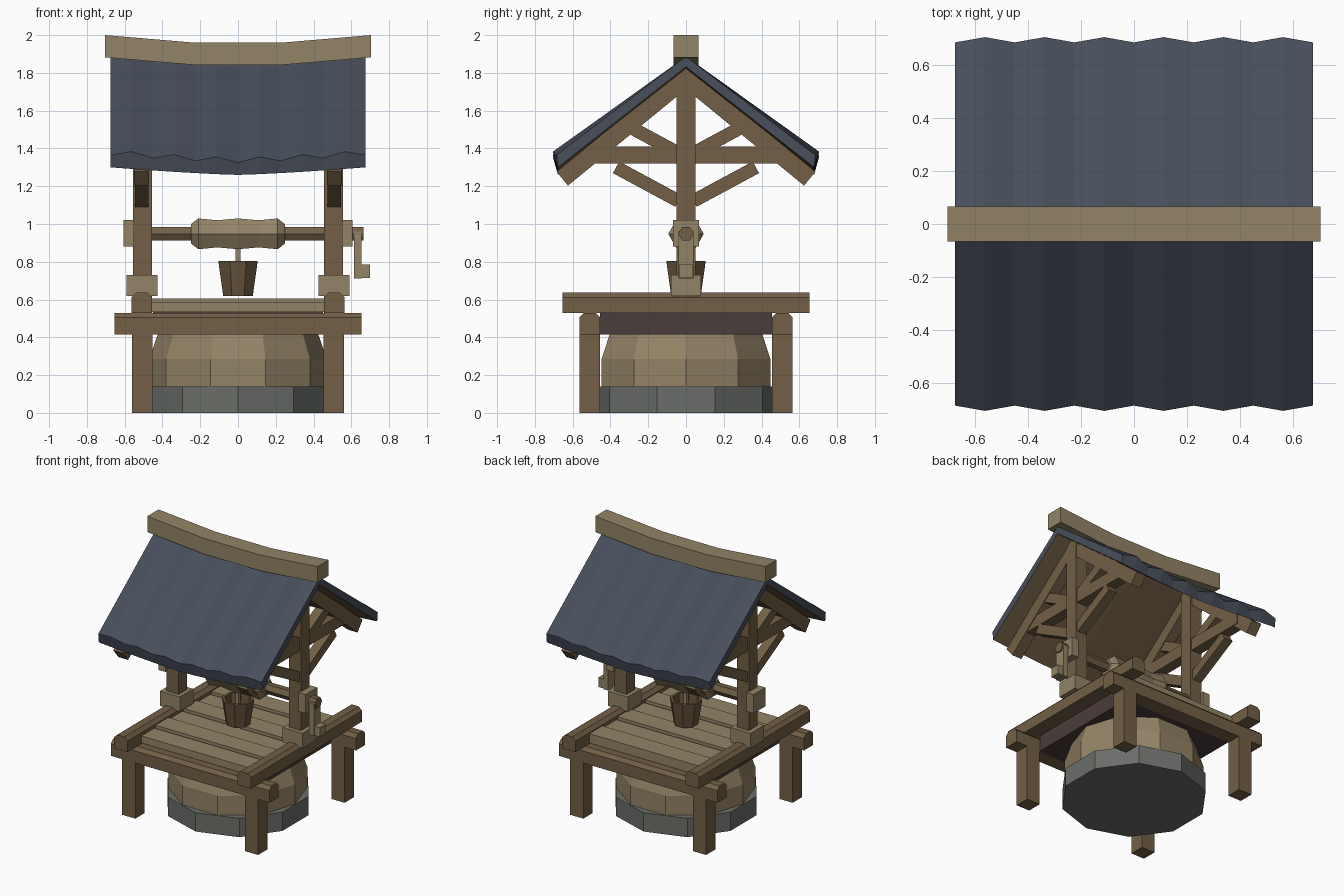
import bpy, bmesh, math
from mathutils import Vector

if "Cube" in bpy.data.objects:
    bpy.data.objects.remove(bpy.data.objects["Cube"])


def material(name, rgb):
    lin = [((c / 255 + 0.055) / 1.055) ** 2.4 for c in rgb] + [1]
    m = bpy.data.materials.new(name)
    m.use_nodes = True
    m.diffuse_color = lin
    m.node_tree.nodes["Principled BSDF"].inputs["Base Color"].default_value = lin
    return m


brown = material("brown timber", (114, 95, 70))
tan = material("pale timber", (146, 131, 102))
stone = material("sandstone", (148, 131, 102))
grey = material("grey stone", (106, 109, 104))
slate = material("slate roof", (72, 79, 91))
maroon = material("dark maroon", (74, 61, 58))
pail = material("bucket wood", (104, 84, 61))


def make(name, bm, *mats):
    bmesh.ops.recalc_face_normals(bm, faces=bm.faces)
    me = bpy.data.meshes.new(name)
    bm.to_mesh(me)
    bm.free()
    for m in mats:
        me.materials.append(m)
    ob = bpy.data.objects.new(name, me)
    bpy.context.collection.objects.link(ob)
    return ob


def loft(name, rings, *mats):
    """Skin a list of equal point rings and cap both ends."""
    bm = bmesh.new()
    vs = [[bm.verts.new(p) for p in ring] for ring in rings]
    n = len(vs[0])
    for a, b in zip(vs, vs[1:]):
        for i in range(n):
            j = (i + 1) % n
            bm.faces.new((a[i], a[j], b[j], b[i]))
    bm.faces.new(vs[0])
    bm.faces.new(vs[-1])
    return make(name, bm, *mats)


def box(name, x, y, z, mat):
    ring = lambda h: [(x[0], y[0], h), (x[1], y[0], h), (x[1], y[1], h), (x[0], y[1], h)]
    return loft(name, [ring(z[0]), ring(z[1])], mat)


def turned(name, profile, sides, mat, phase=0, axis="z", z=0):
    """Faceted turning from (radius, position) pairs along z or x."""
    rings = []
    for r, h in profile:
        ring = []
        for i in range(sides):
            a = phase + math.tau * i / sides
            u, v = r * math.cos(a), r * math.sin(a)
            ring.append((u, v, h) if axis == "z" else (h, u, z + v))
        rings.append(ring)
    return loft(name, rings, mat)


def slanted(name, x, p, q, width, mat):
    """Bar between two (y, z) points, spanning x."""
    p, q = Vector(p), Vector(q)
    d = (q - p).normalized() * width / 2
    n = Vector((-d.y, d.x))
    pts = [p + n, q + n, q - n, p - n]
    return loft(name, [[(h, c.x, c.y) for c in pts] for h in x], mat)


# Stone well body
turned("stone_base", [(0.5, 0), (0.5, 0.14)], 10, grey, math.pi / 2)
turned("well_wall", [(0.47, 0.14), (0.47, 0.285), (0.42, 0.43)], 10, stone)
box("well_lining", (-0.45, 0.45), (-0.455, 0.455), (0.416, 0.545), maroon)

# Frame: legs, cross rails and chamfered side rails
w, c = 0.055, 0.025
for sx, xn in ((-1, "right"), (1, "left")):
    for sy, yn in ((-1, "front"), (1, "back")):
        cx, cy = sx * 0.507, sy * 0.51
        box(f"{yn}_{xn}_leg", (cx - w, cx + w), (cy - w, cy + w), (0, 0.43), brown)


def rail_section(low, high):
    return [(-w, low), (w, low), (w, high - c), (w - c, high), (c - w, high), (-w, high - c)]


for s, n1, n2 in ((-1, "front", "right"), (1, "back", "left")):
    loft(f"{n1}_rail", [[(h, s * 0.51 + a, b) for a, b in rail_section(0.415, 0.53)]
                        for h in (-0.655, 0.655)], brown)
    loft(f"{n2}_rail", [[(s * 0.51 + a, h, b) for a, b in rail_section(0.53, 0.637)]
                        for h in (-0.655, 0.655)], brown)

# Deck planks
count, pitch = 6, 0.165
for i in range(count):
    y = (i - count / 2) * pitch
    top = 0.605 if i % 2 else 0.588
    box(f"deck_plank_{i + 1}", (-0.455, 0.455), (y + 0.006, y + pitch - 0.006), (0.535, top), tan)

# Roof supports at each end
for s, n in ((-1, "right"), (1, "left")):
    span = lambda a, b: sorted((s * a, s * b))
    box(f"{n}_post", span(0.455, 0.555), (-0.05, 0.05), (0.6, 1.83), brown)
    box(f"{n}_post_collar", span(0.425, 0.59), (-0.08, 0.08), (0.62, 0.73), tan)
    box(f"{n}_axle_bearing", span(0.55, 0.607), (-0.07, 0.07), (0.88, 1.02), tan)
    box(f"{n}_tie_beam", span(0.465, 0.545), (-0.53, 0.53), (1.32, 1.41), brown)
    for t, m in ((-1, "front"), (1, "back")):
        slanted(f"{n}_{m}_rafter", span(0.47, 0.55), (0, 1.776), (t * 0.655, 1.24), 0.095, brown)
        slanted(f"{n}_{m}_lower_brace", span(0.475, 0.545), (t * 0.04, 1.122), (t * 0.37, 1.3), 0.07, brown)
        slanted(f"{n}_{m}_upper_brace", span(0.475, 0.545), (t * 0.03, 1.37), (t * 0.29, 1.51), 0.07, brown)

# Sagging ribbed roof with timber underside
rings = []
for i in range(13):
    x = -0.675 + 0.1125 * i
    drop = 0.04 * (1 - (abs(x) / 0.675) ** 1.3)
    rib = 0.022 if i % 2 else 0
    half = [(0.685 + rib * 0.9, 1.365 + rib * 1.2), (0.678, 1.3)]
    section = [(0, 1.887), half[0], half[1], (0, 1.832)]
    section += [(-y, z) for y, z in reversed(half)]
    rings.append([(x, y, z - drop) for y, z in section])
roof = loft("roof", rings, slate, brown)
for f in roof.data.polygons:
    f.material_index = 1 if f.normal.z < -0.3 else 0

# Curved ridge beam
loft("ridge_beam", [[(x, -0.066, z - 0.118), (x, 0.066, z - 0.118), (x, 0.066, z), (x, -0.066, z)]
                    for x, z in ((-0.703, 2), (-0.23, 1.96), (0.23, 1.96), (0.703, 2))], tan)

# Windlass: axle, drum and crank
turned("axle", [(0.041, -0.6), (0.041, 0.665)], 6, brown, axis="x", z=0.948)
drum = [(0.058, -0.25), (0.094, -0.21), (0.083, -0.11), (0.094, 0), (0.083, 0.11), (0.094, 0.21), (0.058, 0.25)]
turned("rope_drum", drum, 6, tan, axis="x", z=0.948)
box("crank_arm", (0.615, 0.655), (-0.04, 0.04), (0.712, 0.96), tan)
box("crank_handle", (0.65, 0.7), (-0.035, 0.035), (0.715, 0.785), tan)

# Bucket on a rope, hollow with a floor
turned("bucket", [(0.085, 0.62), (0.113, 0.805), (0.092, 0.805), (0.075, 0.65)], 8, pail, math.pi / 8)
box("rope", (-0.012, 0.012), (-0.012, 0.012), (0.64, 0.9), tan)
